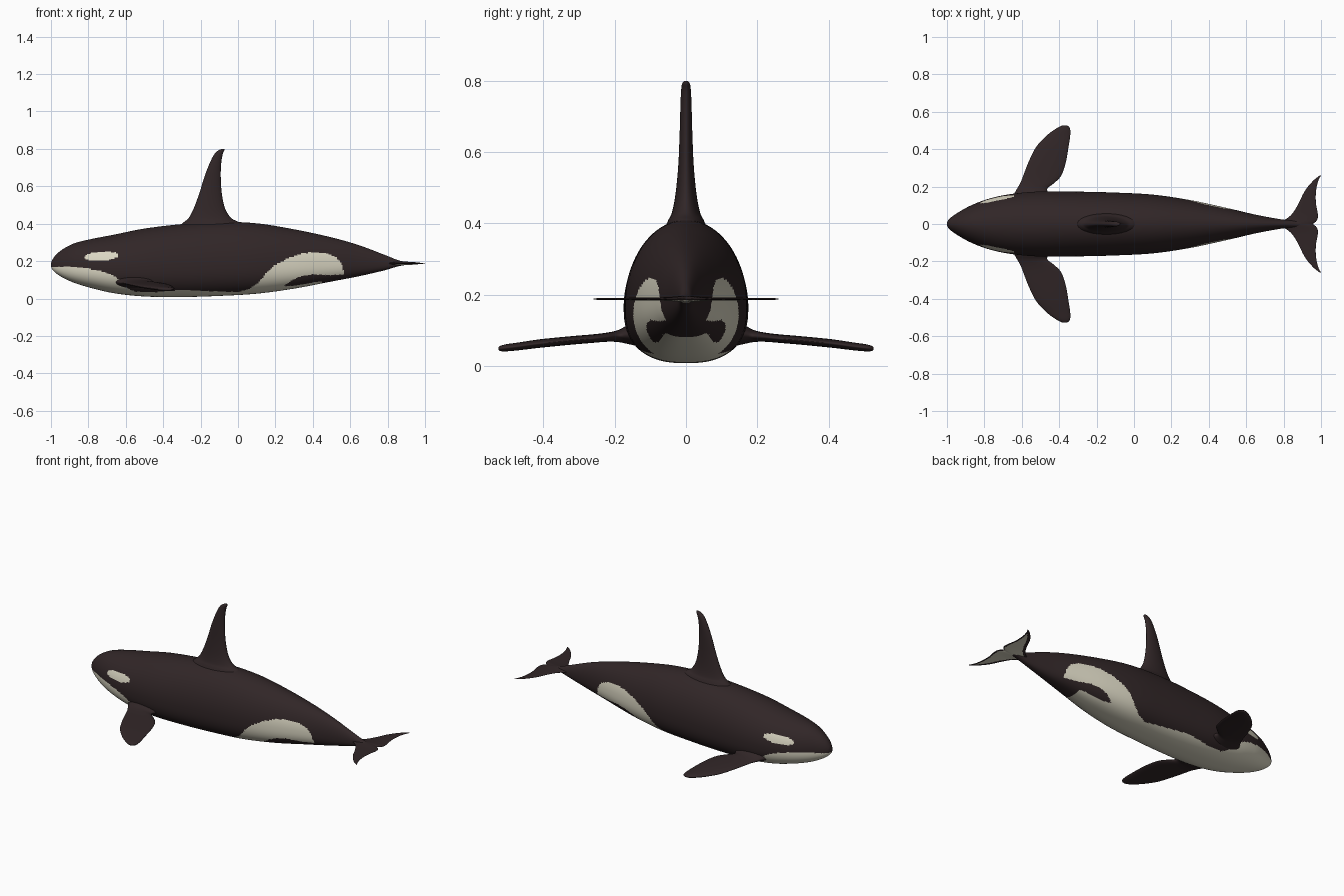
import bpy, bmesh, math

if "Cube" in bpy.data.objects:
    bpy.data.objects.remove(bpy.data.objects["Cube"])


def material(name, rgb):
    m = bpy.data.materials.new(name)
    m.diffuse_color = (*rgb, 1)
    m.use_nodes = True
    m.node_tree.nodes["Principled BSDF"].inputs["Base Color"].default_value = m.diffuse_color
    return m


DARK = material("dark skin", (0.030, 0.019, 0.020))
PALE = material("pale skin", (0.70, 0.67, 0.54))


def spline(rows, steps):
    """Catmull-Rom interpolation through rows of numbers."""
    out = []
    for i in range(len(rows) - 1):
        a, b, c, d = (rows[max(0, min(len(rows) - 1, i + k))] for k in (-1, 0, 1, 2))
        for s in range(steps):
            t = s / steps
            out.append([0.5 * (2 * q + (r - p) * t + (2 * p - 5 * q + 4 * r - u) * t * t
                               + (3 * q - p - 3 * r + u) * t ** 3)
                        for p, q, r, u in zip(a, b, c, d)])
    return out + [list(rows[-1])]


def lerp(points, x):
    for (x0, z0), (x1, z1) in zip(points, points[1:]):
        if x0 <= x <= x1:
            return z0 + (z1 - z0) * (x - x0) / (x1 - x0)
    return -1


def loft(name, rows, steps, sides, section, is_pale=None):
    """Skin rings made by section(row, angle); is_pale(face) picks the colour."""
    bm = bmesh.new()
    rings = [[bm.verts.new(section(r, 2 * math.pi * (k + 0.5) / sides)) for k in range(sides)]
             for r in spline(rows, steps)]
    for a, b in zip(rings, rings[1:]):
        for k in range(sides):
            j = (k + 1) % sides
            bm.faces.new((a[k], a[j], b[j], b[k]))
    bm.faces.new(rings[0])
    bm.faces.new(rings[-1])
    bmesh.ops.recalc_face_normals(bm, faces=bm.faces)
    bm.normal_update()
    for f in bm.faces:
        f.smooth = True
        f.material_index = int(bool(is_pale and is_pale(f)))
    me = bpy.data.meshes.new(name)
    bm.to_mesh(me)
    bm.free()
    me.materials.append(DARK)
    me.materials.append(PALE)
    ob = bpy.data.objects.new(name, me)
    bpy.context.collection.objects.link(ob)
    return ob


# Body: x, top z, bottom z, half width
BODY = [(-1.0, .186, .172, .006), (-.992, .208, .155, .022), (-.97, .237, .133, .042),
        (-.93, .268, .108, .068), (-.87, .297, .082, .100), (-.78, .319, .055, .134),
        (-.66, .342, .028, .160), (-.5, .374, .011, .174), (-.3, .398, .008, .173),
        (-.1, .410, .014, .168), (.1, .402, .026, .157), (.3, .370, .053, .128),
        (.5, .327, .091, .085), (.65, .284, .120, .050), (.78, .235, .150, .026),
        (.86, .204, .173, .018), (.92, .193, .182, .010)]


def body_section(r, a):
    x, top, low, w = r
    mid = low + (top - low) * 0.42
    c, s = math.cos(a), math.sin(a)
    if s >= 0:
        return x, w * c, mid + (top - mid) * s
    e = 2 / 2.5  # fuller belly
    return x, w * math.copysign(abs(c) ** e, c), mid - (mid - low) * abs(s) ** e


# Upper limit of the pale underside and flank patch, then the dark hook inside it
PALE_TOP = [(-1.01, .168), (-.93, .170), (-.84, .166), (-.75, .152), (-.68, .130), (-.63, .100),
            (-.6, .060), (-.55, .036), (-.45, .034), (-.3, .046), (-.15, .040), (0, .034),
            (.06, .052), (.11, .085), (.15, .135), (.2, .180), (.27, .217), (.35, .243),
            (.41, .249), (.48, .240), (.53, .218), (.56, .175), (.565, .130)]
HOOK_TOP = [(.245, .066), (.26, .080), (.30, .103), (.34, .120), (.40, .130), (.47, .125), (.57, .128)]
HOOK_LOW = [(.245, .066), (.30, .068), (.36, .078), (.41, .088), (.45, .092), (.46, 0), (.57, 0)]


def body_pale(f):
    p = f.calc_center_median()
    x, z = p.x, p.z
    # eye patch
    if ((x + .73) / .092) ** 2 + ((z - .226 - .06 * (x + .73)) / .025) ** 2 < 1:
        return True
    return z < lerp(PALE_TOP, x) and not lerp(HOOK_LOW, x) < z < lerp(HOOK_TOP, x)


loft("body", BODY, 22, 144, body_section, body_pale)

# Dorsal fin: z, front x, back x, half thickness
DORSAL = [(.35, -.36, .08, .075), (.405, -.295, .010, .052), (.43, -.265, -.035, .040),
          (.48, -.238, -.068, .030), (.56, -.208, -.086, .022), (.65, -.180, -.092, .018),
          (.72, -.153, -.090, .016), (.77, -.128, -.082, .014), (.792, -.105, -.073, .011),
          (.80, -.085, -.074, .005)]
loft("dorsal_fin", DORSAL, 6, 32, lambda r, a: (
    (r[1] + r[2]) / 2 + (r[2] - r[1]) / 2 * math.cos(a), r[3] * math.sin(a), r[0]))

# Pectoral fins: y, front x, back x, z, half thickness
PECTORAL = [(.12, -.67, -.42, .092, .040), (.165, -.640, -.455, .088, .026),
            (.19, -.625, -.462, .084, .017), (.22, -.608, -.425, .081, .013),
            (.26, -.592, -.388, .077, .012), (.33, -.565, -.364, .071, .012),
            (.41, -.525, -.350, .063, .012), (.47, -.470, -.341, .055, .011),
            (.505, -.425, -.341, .051, .010), (.522, -.395, -.350, .049, .007),
            (.527, -.380, -.362, .049, .003)]
for side, label in ((-1, "right"), (1, "left")):
    loft(label + "_pectoral_fin", PECTORAL, 5, 32, lambda r, a: (
        (r[1] + r[2]) / 2 + (r[2] - r[1]) / 2 * math.cos(a), side * r[0],
        r[3] + r[4] * math.sin(a)))

# Tail flukes: y, front x, back x, half thickness
HALF = [(.012, .785, .972, .009), (.03, .818, .982, .007), (.06, .850, .982, .005),
        (.11, .880, .973, .004), (.16, .904, .972, .0035), (.20, .930, .977, .003),
        (.235, .962, .987, .003), (.252, .983, .996, .002), (.259, .994, 1.0, .001)]
FLUKES = [(-y, a, b, t) for y, a, b, t in HALF[::-1]] + [(0, .76, .958, .010)] + HALF


def fluke_pale(f):
    # pale underside inside a dark margin
    p = f.calc_center_median()
    y = abs(p.y)
    front, back = (lerp([(r[0], r[i]) for r in [(0, .76, .958)] + HALF], y) for i in (1, 2))
    return f.normal.z < -.3 and y < .235 and front + .022 < p.x < back - .008


loft("tail_flukes", FLUKES, 6, 64, lambda r, a: (
    (r[1] + r[2]) / 2 + (r[2] - r[1]) / 2 * math.cos(a), r[0],
    .188 + r[3] * math.sin(a)), fluke_pale)
